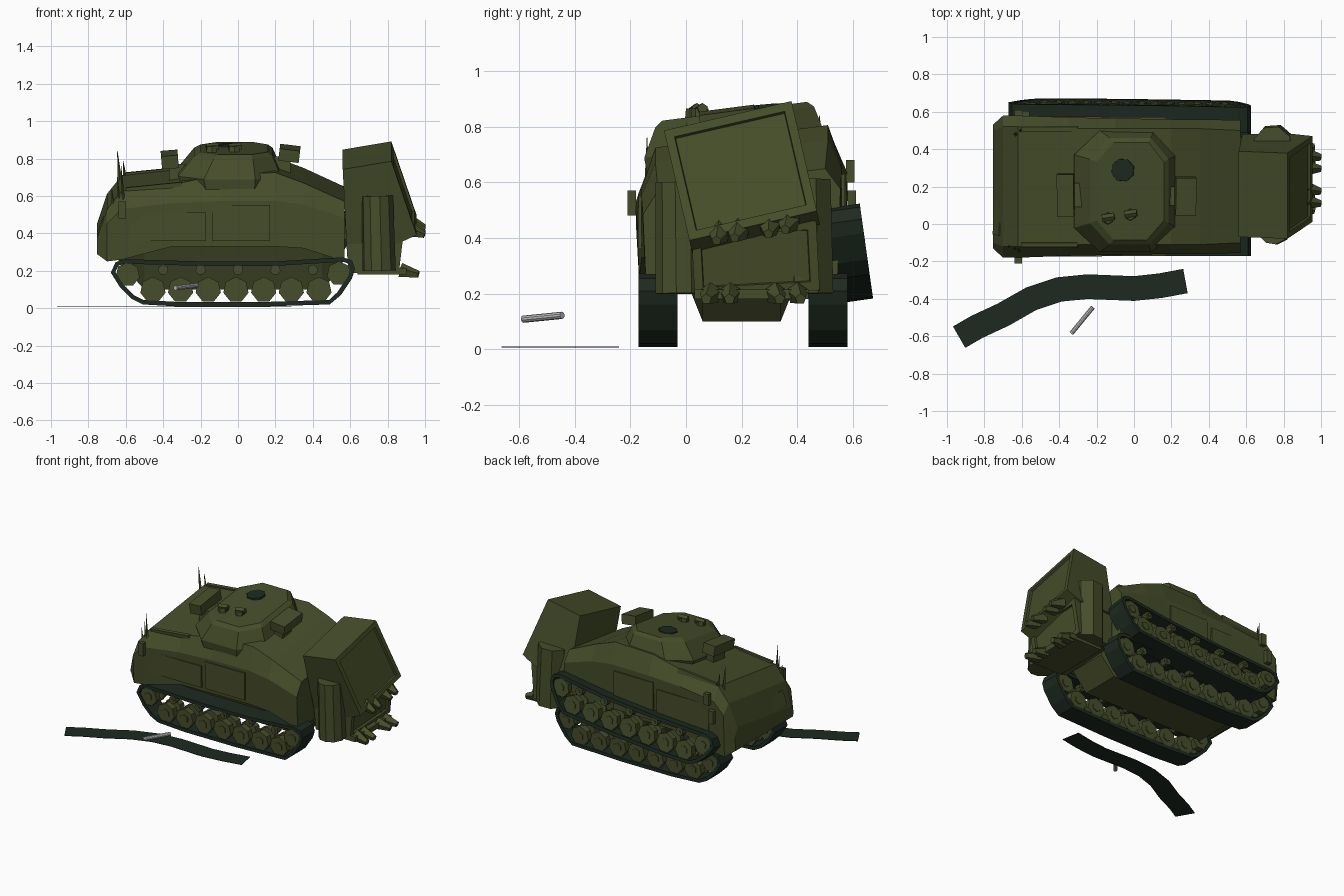
import bpy, bmesh, math, random
from mathutils import Matrix, Vector

if "Cube" in bpy.data.objects:
    bpy.data.objects.remove(bpy.data.objects["Cube"])

random.seed(4)


def material(name, rgb):
    m = bpy.data.materials.new(name)
    m.diffuse_color = (*rgb, 1)
    m.use_nodes = True
    m.node_tree.nodes["Principled BSDF"].inputs["Base Color"].default_value = m.diffuse_color
    return m


OLIVE = material("olive_green", (0.061, 0.075, 0.023))
DARK = material("dark_track_green", (0.0125, 0.023, 0.0145))
STEEL = material("grey_steel", (0.55, 0.55, 0.55))
CY = 0.20          # vehicle centre line in y
LEAN = 0.13        # sideways lean of the upper hull


def finish(name, bm, mat):
    bmesh.ops.recalc_face_normals(bm, faces=bm.faces)
    me = bpy.data.meshes.new(name)
    bm.to_mesh(me)
    bm.free()
    me.materials.append(mat)
    ob = bpy.data.objects.new(name, me)
    bpy.context.collection.objects.link(ob)
    return ob


def loft(bm, rings, caps=True, closed=False):
    vs = [[bm.verts.new(p) for p in r] for r in rings]
    n = len(rings[0])
    for i in range(len(vs) if closed else len(vs) - 1):
        a, b = vs[i], vs[(i + 1) % len(vs)]
        for k in range(n):
            bm.faces.new((a[k], a[(k + 1) % n], b[(k + 1) % n], b[k]))
    if caps and not closed:
        bm.faces.new(vs[0])
        bm.faces.new(vs[-1])


def box(name, lo, hi, mat=OLIVE, rot=(0, 0, 0)):
    bm = bmesh.new()
    c = (Vector(lo) + Vector(hi)) / 2
    s = Vector(hi) - Vector(lo)
    bmesh.ops.create_cube(bm, size=1)
    bmesh.ops.scale(bm, vec=s, verts=bm.verts)
    r = (Matrix.Rotation(rot[2], 4, 'Z') @ Matrix.Rotation(rot[1], 4, 'Y')
         @ Matrix.Rotation(rot[0], 4, 'X'))
    bm.transform(Matrix.Translation(c) @ r)
    return finish(name, bm, mat)


def cone(bm, p, q, r1, r2, n):
    p, q = Vector(p), Vector(q)
    d = q - p
    m = Matrix.Translation((p + q) / 2) @ d.to_track_quat('Z', 'Y').to_matrix().to_4x4()
    bmesh.ops.create_cone(bm, cap_ends=True, segments=n, radius1=r1, radius2=r2,
                          depth=d.length, matrix=m)


def rod(name, p, q, r1, r2, n, mat=OLIVE):
    bm = bmesh.new()
    cone(bm, p, q, r1, r2, n)
    return finish(name, bm, mat)


# Upper hull: lofted sections (x, bottom z, shoulder z, roof z, half width, roof half width)
bm = bmesh.new()
rings = []
for x, zb, zs, zr, w, wr in [
        (-.755, .29, .35, .41, .33, .30), (-.70, .25, .50, .57, .38, .32),
        (-.62, .26, .58, .67, .38, .32), (-.35, .33, .61, .70, .37, .31),
        (-.10, .33, .62, .755, .365, .31), (.20, .33, .62, .765, .36, .31),
        (.35, .32, .60, .71, .36, .31), (.57, .25, .53, .61, .355, .30)]:
    ring = [(-w * .97, zb), (-w, zs), (-wr, zr), (wr, zr), (w, zs), (w * .97, zb)]
    rings.append([(x, CY + y, z + (LEAN * y if z > zb else 0)) for y, z in ring])
loft(bm, rings)
finish("upper_hull", bm, OLIVE)

# Belly between the tracks
bm = bmesh.new()
loft(bm, [[(x, CY + y, z) for y, z in ((-.14, zl), (.14, zl), (.24, .35), (-.24, .35))]
          for x, zl in ((-.64, .25), (-.5, .10), (.45, .10), (.56, .22))])
finish("belly", bm, OLIVE)

# Side doors, nose lamp plates and roof rails
for s in (-1, 1):
    y = CY + s * .365
    t = s * LEAN * .3
    box("side_door", (-.14, y - .006, .36), (.17, y + .006, .59 + t))
    box("side_panel", (-.58, y - .009, .36), (-.17, y + .009, .55 + t))
    box("nose_lamp_plate", (-.64, CY + s * .395 - .015, .48), (-.60, CY + s * .395 + .015, .57))
    box("roof_rail", (-.60, CY + s * .31 - .012, .665 + s * .04),
        (-.30, CY + s * .31 + .012, .70 + s * .04), rot=(.13, -.1, 0))
box("upper_side_plate", (-.6, .575, .60), (-.56, .605, .68))
box("nose_plate", (-.735, -.06, .40), (-.70, .46, .50), rot=(.05, .35, 0))

# Turret: leaning octagonal frustum
OCT = [(-1, -.6), (-.5, -1), (.5, -1), (1, -.6), (1, .6), (.55, 1), (-.5, 1), (-1, .6)]
bm = bmesh.new()
rings = []
for z, cx, hx, hy in ((.64, -.04, .25, .31), (.73, -.045, .275, .325),
                      (.835, -.025, .21, .285), (.855, -.02, .18, .26)):
    rings.append([(cx + a * hx, .175 + b * hy, z + LEAN * b * hy) for a, b in OCT])
loft(bm, rings)
finish("turret", bm, OLIVE)

# Turret fittings
rod("turret_hatch", (-.06, .29, .855), (-.061, .288, .878), .066, .062, 8, DARK)
for i, (x, y) in enumerate(((-.14, .03), (-.02, .05))):
    rod("sight_%d" % i, (x, y, .81), (x, y, .865), .035, .03, 6)
    rod("sight_cap_%d" % i, (x - .03, y, .86), (x + .035, y + .01, .865), .02, .02, 5)
box("front_stowage_box", (-.41, .04, .76), (-.32, .27, .83), rot=(.13, -.08, 0))
box("front_box_mount", (-.37, .09, .68), (-.25, .22, .77))
box("rear_stowage_box", (.22, .05, .795), (.33, .25, .86), rot=(.13, .12, 0))
box("rear_box_mount", (.15, .10, .72), (.28, .20, .81))

# Antennas and broken spikes on the nose
for i, (x, y, z0, z1) in enumerate(((-.63, .48, .66, .84), (-.60, .50, .66, .79),
                                    (-.63, -.13, .50, .70), (-.61, -.14, .50, .76),
                                    (-.66, -.12, .48, .64))):
    rod("spike_%d" % i, (x, y, z0), (x - .015, y, z1), .014, .001, 4)

# Track loop outline in x, z
LOOP = [(-.68, .19), (-.655, .245), (-.61, .262), (-.2, .25), (.2, .25), (.56, .272),
        (.61, .255), (.625, .21), (.61, .16), (.55, .07), (.49, .02), (.1, .008), (-.3, .008),
        (-.51, .02), (-.57, .05), (-.63, .11)]


def track(name, mat4):
    w, t = .07, .024
    bm = bmesh.new()
    rings = []
    for i, p in enumerate(LOOP):
        a, b = Vector(LOOP[i - 1]), Vector(LOOP[(i + 1) % len(LOOP)])
        d = (b - a).normalized()
        q = Vector(p) + Vector((d.y, -d.x)) * t
        rings.append([(p[0], -w, p[1]), (p[0], w, p[1]), (q.x, w, q.y), (q.x, -w, q.y)])
    loft(bm, rings, closed=True)
    bm.transform(mat4)
    finish(name + "_belt", bm, DARK)
    # road wheels, end wheels and return rollers
    bm = bmesh.new()
    spots = [(-.455 + .148 * i, .098, .069) for i in range(7)]
    spots += [(-.59, .18, .066), (.54, .185, .066)]
    spots += [(-.40 + .2 * i, .205, .028) for i in range(5)]
    for x, z, r in spots:
        for lo, hi in ((-.064, -.02), (.02, .064)):
            cone(bm, (x, lo, z), (x, hi, z), r, r, 7)
        cone(bm, (x, -.07, z), (x, .07, z), r * .45, r * .45, 6)
    bm.transform(mat4)
    finish(name + "_wheels", bm, OLIVE)


track("right_track", Matrix.Translation((0, -.10, 0)))
track("left_track", Matrix.Translation((0, .51, 0)))
track("loose_outer_track", Matrix.Translation((.01, .58, .335))
      @ Matrix.Rotation(math.radians(8), 4, 'X') @ Matrix.Rotation(math.radians(-5), 4, 'Y')
      @ Matrix.Translation((0, 0, -.14)))

# Rear engine box: leaning profile with a framed, recessed panel
for name, prof, hw, yc, roll in (
        ("rear_box_upper", [(.56, .80), (.82, .845), (.955, .44), (.85, .39), (.58, .39)], .235, .205, 13),
        ("rear_box_lower", [(.57, .50), (.89, .45), (.86, .20), (.59, .20)], .225, .235, 3)):
    bm = bmesh.new()
    loft(bm, [[(x, s * hw, z - .6) for x, z in prof] for s in (-1, 1)])
    bmesh.ops.recalc_face_normals(bm, faces=bm.faces)
    face = [f for f in bm.faces if f.normal.x > .8]
    bmesh.ops.inset_individual(bm, faces=face, thickness=.045)
    bmesh.ops.inset_individual(bm, faces=face, thickness=.004, depth=-.015)
    bm.transform(Matrix.Translation((0, yc, .6)) @ Matrix.Rotation(math.radians(roll), 4, 'X'))
    finish(name, bm, OLIVE)
box("rear_shelf", (.64, .03, .18), (.90, .44, .215))

# Vertical drums beside the rear box
rod("right_drum", (.755, -.02, .20), (.745, -.025, .60), .09, .085, 10)
rod("left_drum", (.75, .425, .20), (.74, .42, .61), .11, .105, 8)

# Rows of jagged teeth under each panel
bm = bmesh.new()
for y, z in ((.12, .39), (.19, .40), (.30, .415), (.37, .43)):
    cone(bm, (.91, y, z + .03), (.998, y + random.uniform(-.02, .02), z), .045, .018, 5)
for y in (.09, .16, .32, .40):
    cone(bm, (.87, y, .20), (.965, y + random.uniform(-.02, .02), .18), .042, .02, 5)
finish("rear_teeth", bm, OLIVE)

# Torn track lying on the ground
PATH = [(-.935, -.605), (-.84, -.55), (-.70, -.485), (-.55, -.40), (-.40, -.35), (-.25, -.335),
        (0, -.345), (.14, -.33), (.275, -.305)]
bm = bmesh.new()
rings = []
for i, p in enumerate(PATH):
    a, b = Vector(PATH[max(i - 1, 0)]), Vector(PATH[min(i + 1, len(PATH) - 1)])
    d = (b - a).normalized() * .066
    rings.append([(p[0] - k * d.y, p[1] + k * d.x, z)
                  for k, z in ((-1, .007), (1, .007), (1, .010), (-1, .010))])
loft(bm, rings)
finish("torn_track_strip", bm, DARK)

# Loose metal bar
rod("metal_bar", (-.335, -.585, .108), (-.22, -.445, .122), .013, .013, 10, STEEL)
